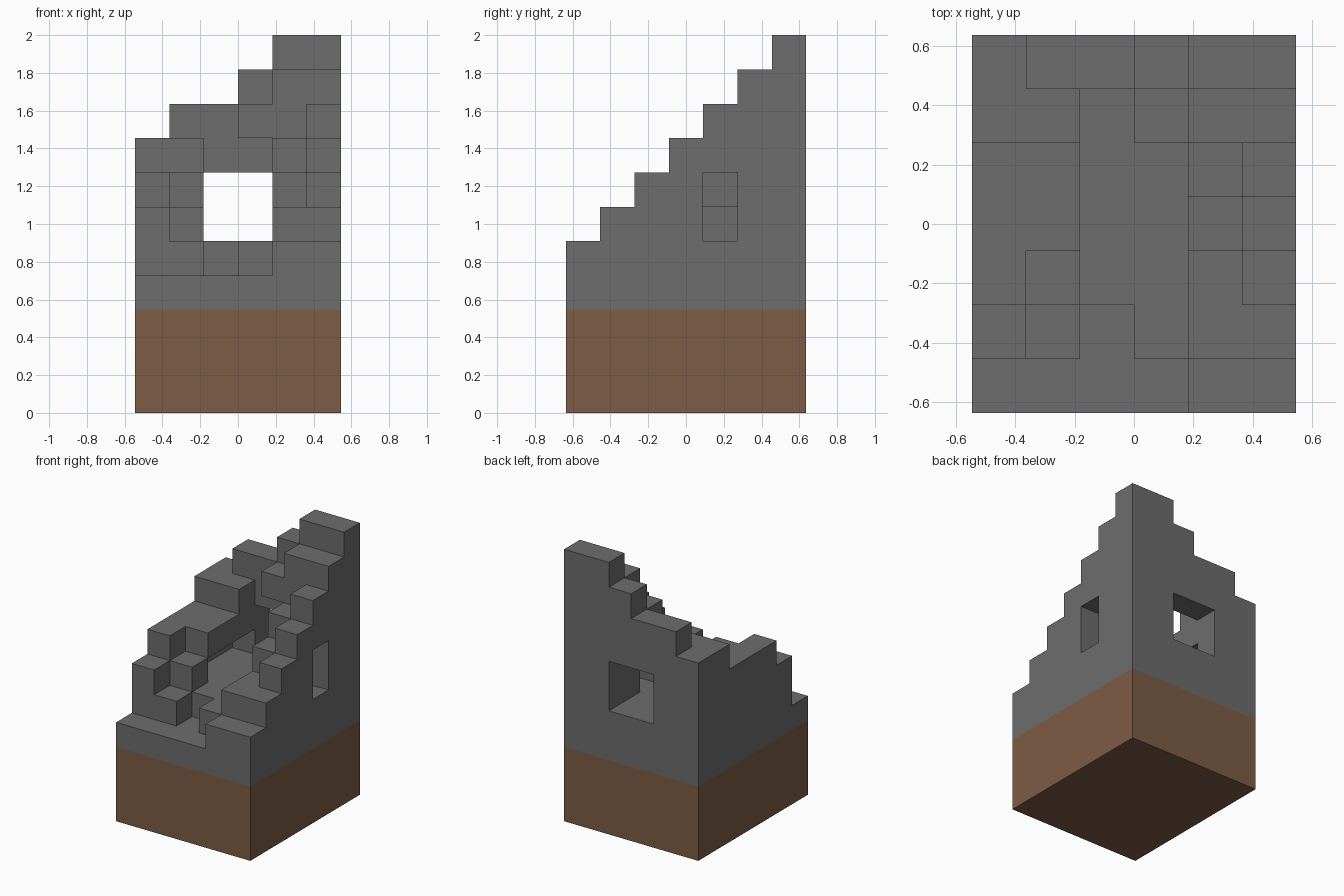
import bpy
import bmesh
from itertools import product
from mathutils import Vector

old = bpy.data.objects.get("Cube")
if old:
    bpy.data.objects.remove(old, do_unlink=True)

NX, NY, NZ = 6, 7, 11
UNIT = 2 / NZ
BASE = 3  # earth layers under the masonry


def material(name, color):
    mat = bpy.data.materials.new(name)
    mat.use_nodes = True
    mat.diffuse_color = (*color, 1)
    mat.node_tree.nodes["Principled BSDF"].inputs["Base Color"].default_value = (*color, 1)
    return mat


def blocks(xs, ys, zs):
    return set(product(range(*xs), range(*ys), range(*zs)))


def block_shell(name, cells, hidden, mat):
    """Mesh the outside of a set of blocks; faces against hidden blocks are left out."""
    bm = bmesh.new()
    for cell in cells:
        for axis, sign in product(range(3), (-1, 1)):
            step = [0, 0, 0]
            step[axis] = sign
            near = tuple(c + s for c, s in zip(cell, step))
            if near in cells or near in hidden:
                continue
            normal = Vector(step)
            u = Vector((0, 0, 0))
            u[(axis + 1) % 3] = 0.5
            v = normal.cross(u)
            middle = Vector(cell) + Vector((0.5, 0.5, 0.5)) + normal / 2
            corners = (-u - v, u - v, u + v, v - u)
            bm.faces.new([bm.verts.new((middle + c - Vector((NX / 2, NY / 2, 0))) * UNIT)
                          for c in corners])
    bmesh.ops.remove_doubles(bm, verts=bm.verts, dist=UNIT / 100)
    # Merge flat neighbouring faces into clean wall surfaces
    bmesh.ops.dissolve_limit(bm, angle_limit=0.01, verts=bm.verts, edges=bm.edges)
    mesh = bpy.data.meshes.new(name)
    bm.to_mesh(mesh)
    bm.free()
    mesh.materials.append(mat)
    obj = bpy.data.objects.new(name, mesh)
    bpy.context.collection.objects.link(obj)
    return obj


# Wall heights in blocks, rows run front to back, columns left to right
HEIGHTS = (
    (4, 4, 4, 4, 5, 5),
    (6, 5, 4, 5, 6, 6),
    (7, 6, 5, 5, 6, 7),
    (7, 7, 5, 5, 7, 8),
    (7, 7, 5, 5, 8, 9),
    (8, 8, 5, 9, 10, 10),
    (8, 9, 9, 10, 11, 11),
)

earth = blocks((0, NX), (0, NY), (0, BASE))
stone = {(x, y, z) for y, row in enumerate(HEIGHTS)
         for x, top in enumerate(row) for z in range(BASE, top)}

# Openings
stone -= blocks((2, 4), (6, 7), (5, 7))  # back window
stone -= blocks((4, 6), (4, 5), (5, 7))  # side window
stone -= blocks((1, 2), (3, 6), (5, 6))  # niche under the side ledge
stone -= blocks((3, 4), (5, 6), (5, 8))  # space under the corner corbel

block_shell("earth_base", earth, stone, material("brown earth", (0.205, 0.107, 0.06)))
block_shell("ruined_stone_walls", stone, earth, material("grey stone", (0.153, 0.153, 0.153)))
